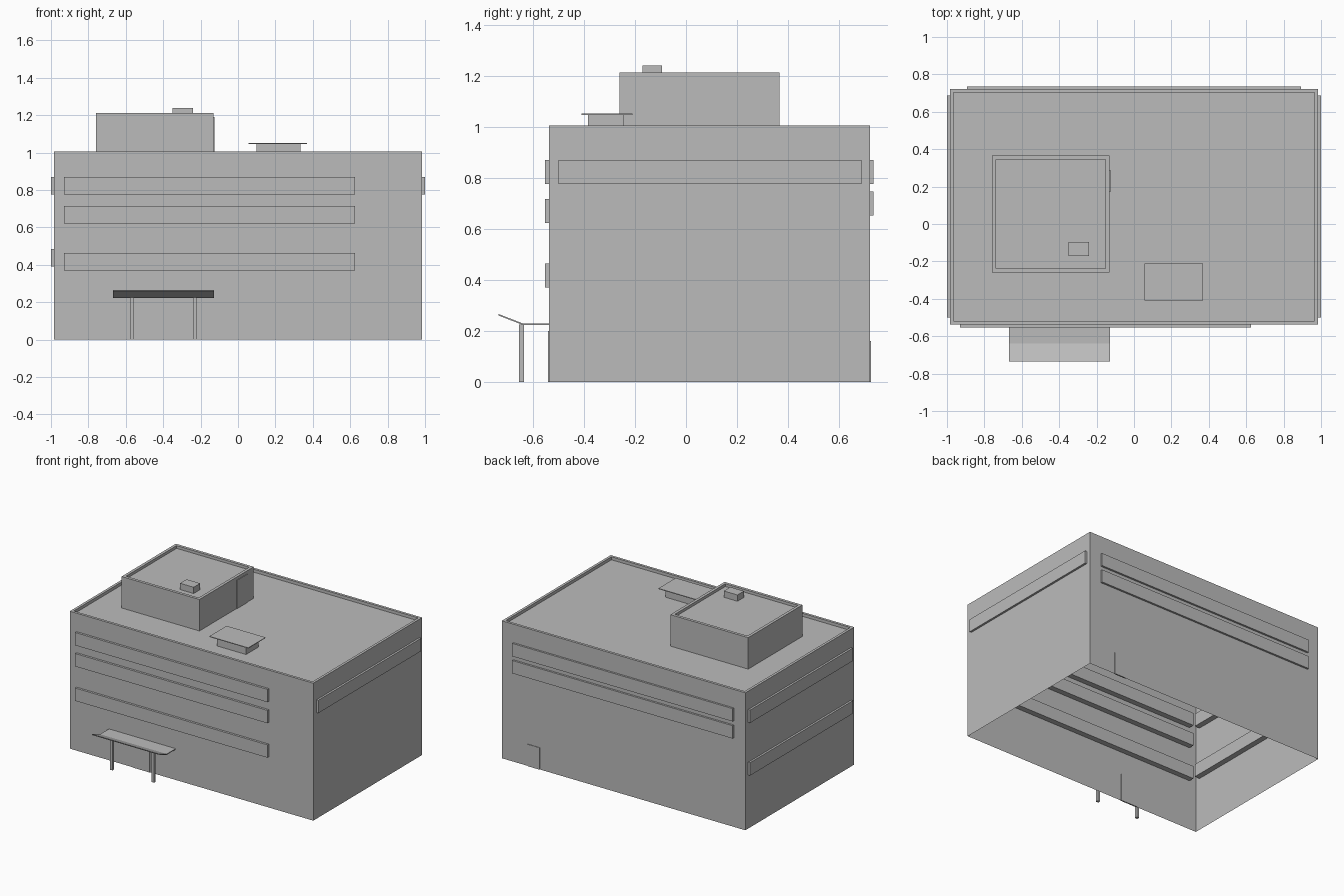
import bpy, bmesh
from mathutils import Vector

default = bpy.data.objects.get("Cube")
if default:
    bpy.data.objects.remove(default, do_unlink=True)

GREY = (0.5, 0.5, 0.5, 1)
mat = bpy.data.materials.new("plain_grey")
mat.use_nodes = True
mat.diffuse_color = GREY
mat.node_tree.nodes["Principled BSDF"].inputs["Base Color"].default_value = GREY


def finish(name, bm):
    mesh = bpy.data.meshes.new(name)
    bm.to_mesh(mesh)
    bm.free()
    mesh.materials.append(mat)
    obj = bpy.data.objects.new(name, mesh)
    bpy.context.collection.objects.link(obj)
    return obj


def block(name, x, y, z, parapet=0, recess=0):
    """Box between pairs of limits; a parapet makes it open below with a sunken roof."""
    bm = bmesh.new()
    bmesh.ops.create_cube(bm, size=1)
    for v in bm.verts:
        v.co = Vector([r[0] if c < 0 else r[1] for c, r in zip(v.co, (x, y, z))])
    if parapet:
        bm.normal_update()
        base = [f for f in bm.faces if f.normal.z < -0.5]
        bmesh.ops.delete(bm, geom=base, context='FACES_ONLY')
        roof = [f for f in bm.faces if f.normal.z > 0.5]
        bmesh.ops.inset_region(bm, faces=roof, thickness=parapet)
        inner = bmesh.ops.extrude_face_region(bm, geom=roof)
        bmesh.ops.delete(bm, geom=roof, context='FACES_ONLY')
        for v in inner["geom"]:
            if isinstance(v, bmesh.types.BMVert):
                v.co.z -= recess
    return finish(name, bm)


# Main building and rooftop plant room
W, FRONT, BACK, TOP = 0.985, -0.537, 0.721, 1.005
block("building_shell", (-W, W), (FRONT, BACK), (0, TOP), 0.027, 0.022)
block("plant_room", (-0.76, -0.13), (-0.26, 0.367), (0.98, 1.213), 0.03, 0.02)
block("plant_room_door", (-0.15, -0.126), (0.17, 0.29), (0.983, 1.19))
block("plant_room_vent", (-0.35, -0.24), (-0.17, -0.095), (1.19, 1.239))

# Roof vent with its flat cover
block("roof_vent", (0.1, 0.335), (-0.385, -0.243), (0.98, 1.048))
block("roof_vent_cover", (0.055, 0.37), (-0.41, -0.21), (1.046, 1.051))

# Long window bands that pass through the walls
H, IN = 0.094, 0.04
for i, z in enumerate((0.776, 0.622, 0.37)):
    block(f"front_window_band_{i + 1}", (-0.93, 0.625), (-0.553, FRONT + IN), (z, z + H))
for i, z in enumerate((0.776, 0.651)):
    block(f"back_window_band_{i + 1}", (-0.892, 0.892), (BACK - IN, 0.735), (z, z + H))
for i, z in enumerate((0.776, 0.391)):
    block(f"right_window_band_{i + 1}", (-1, IN - W), (-0.5, 0.688), (z, z + H))
block("left_window_band", (W - IN, 1), (-0.5, 0.688), (0.776, 0.776 + H))

# Doors
block("front_door", (-0.475, -0.337), (-0.541, FRONT + 0.005), (0, 0.2))
block("back_door", (0.677, 0.774), (BACK - 0.005, 0.725), (0, 0.16))

# Bent entrance canopy: a side profile swept across its width
profile = [(FRONT, 0.223), (-0.64, 0.223), (-0.735, 0.26),
           (-0.735, 0.266), (-0.64, 0.229), (FRONT, 0.229)]
bm = bmesh.new()
side = bm.faces.new([bm.verts.new((-0.668, y, z)) for y, z in profile])
sweep = bmesh.ops.extrude_face_region(bm, geom=[side])
moved = [v for v in sweep["geom"] if isinstance(v, bmesh.types.BMVert)]
bmesh.ops.translate(bm, verts=moved, vec=(0.54, 0, 0))
bmesh.ops.recalc_face_normals(bm, faces=bm.faces)
finish("entrance_canopy", bm)

# Canopy posts
for name, x in (("right", -0.567), ("left", -0.231)):
    block(f"{name}_canopy_post", (x - 0.01, x + 0.01), (-0.655, -0.635), (0, 0.225))
